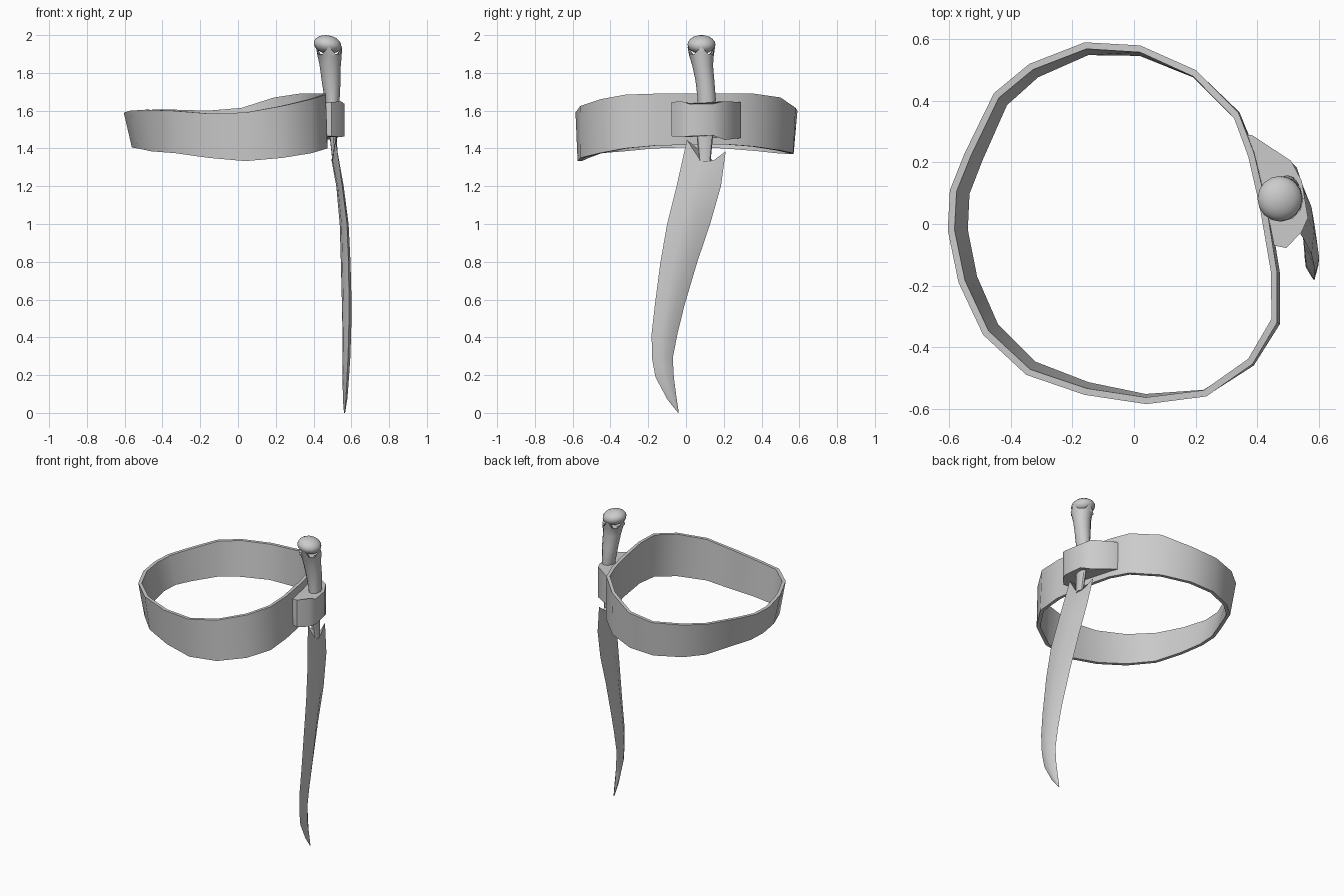
import bpy
import math
from mathutils import Vector


def loft(name, rings, wrap=False, angle=35):
    """Skin a list of equal-length point rings; cap the ends unless wrapped."""
    n = len(rings[0])
    verts = [p for ring in rings for p in ring]
    faces = []
    for i in range(len(rings) if wrap else len(rings) - 1):
        a, b = i * n, ((i + 1) % len(rings)) * n
        for j in range(n):
            k = (j + 1) % n
            faces.append((a + j, a + k, b + k, b + j))
    if not wrap:
        faces.append(tuple(reversed(range(n))))
        faces.append(tuple(range(len(verts) - n, len(verts))))
    mesh = bpy.data.meshes.new(name)
    mesh.from_pydata(verts, [], faces)
    obj = bpy.data.objects.new(name, mesh)
    bpy.context.collection.objects.link(obj)
    bpy.ops.object.select_all(action='DESELECT')
    obj.select_set(True)
    bpy.context.view_layer.objects.active = obj
    bpy.ops.object.mode_set(mode='EDIT')
    bpy.ops.mesh.select_all(action='SELECT')
    bpy.ops.mesh.normals_make_consistent(inside=False)
    bpy.ops.object.mode_set(mode='OBJECT')
    bpy.ops.object.shade_smooth_by_angle(angle=math.radians(angle))
    return obj


# Belt: outer top edge x, y, top z, bottom z at each station
belt = [
    (-0.16, 0.59, 1.60, 1.37), (0.02, 0.58, 1.615, 1.375),
    (0.20, 0.50, 1.67, 1.39), (0.34, 0.36, 1.69, 1.41),
    (0.39, 0.23, 1.69, 1.42), (0.43, 0.06, 1.69, 1.42),
    (0.465, -0.16, 1.69, 1.415), (0.465, -0.32, 1.685, 1.40),
    (0.385, -0.455, 1.66, 1.375), (0.235, -0.56, 1.625, 1.35),
    (0.04, -0.585, 1.59, 1.333), (-0.16, -0.555, 1.585, 1.35),
    (-0.35, -0.49, 1.60, 1.375), (-0.49, -0.36, 1.605, 1.385),
    (-0.57, -0.19, 1.60, 1.40), (-0.605, -0.02, 1.59, 1.405),
    (-0.598, 0.11, 1.59, 1.405), (-0.55, 0.23, 1.595, 1.40),
    (-0.455, 0.425, 1.605, 1.385), (-0.34, 0.52, 1.605, 1.375),
]
rings = []
for x, y, zt, zb in belt:
    r = Vector((x, y, 0)).normalized()
    lean = 0.013 - 0.05 * x       # lower edge leans in on the left side
    top, low = Vector((x, y, zt)), Vector((x, y, zb)) - r * lean
    rings.append([top, low, low - r * 0.022, top - r * 0.022])
loft("belt", rings, wrap=True)

# Holder: strap block wrapped round the grip
outline = [(0.355, 0.29), (0.385, 0.288), (0.51, 0.205), (0.545, 0.14),
           (0.565, 0.02), (0.545, -0.025), (0.495, -0.078), (0.455, -0.07),
           (0.43, 0.06)]
zlow = [1.46, 1.455, 1.445, 1.47, 1.465, 1.46, 1.465, 1.465, 1.46]
ztop = [1.645, 1.645, 1.65, 1.635, 1.635, 1.65, 1.645, 1.64, 1.64]
loft("holder", [[(x, y, z) for (x, y), z in zip(outline, zs)]
                for zs in (zlow, ztop)])

# Grip with flattened tang below: z, x, y, x radius, y radius
grip = [(1.33, 0.515, 0.10, 0.015, 0.03), (1.45, 0.505, 0.10, 0.018, 0.042),
        (1.56, 0.505, 0.105, 0.028, 0.046), (1.66, 0.498, 0.11, 0.04, 0.048),
        (1.76, 0.493, 0.10, 0.05, 0.05), (1.84, 0.488, 0.088, 0.056, 0.055),
        (1.89, 0.485, 0.082, 0.064, 0.065)]
N = 12


def ellipse(z, x, y, rx, ry, wave=0.0):
    return [(x + rx * math.cos(2 * math.pi * i / N),
             y + ry * math.sin(2 * math.pi * i / N),
             z + (wave if i % 3 == 0 else -wave)) for i in range(N)]


rings = [ellipse(*g) for g in grip]
rings.append(ellipse(1.92, 0.481, 0.081, 0.069, 0.073, 0.02))   # claw tips
rings.append(ellipse(1.90, 0.481, 0.081, 0.05, 0.05))
loft("grip", rings)

# Pommel: squashed ball
bpy.ops.mesh.primitive_uv_sphere_add(segments=16, ring_count=10, radius=1,
                                     location=(0.474, 0.082, 1.95),
                                     rotation=(0, math.radians(10), 0))
pommel = bpy.context.object
pommel.name = "pommel"
pommel.scale = (0.074, 0.074, 0.049)
bpy.ops.object.shade_smooth_by_angle(angle=math.radians(40))

# Blade: left y, z | right y, z | middle z | centre x | half thickness | tilt
blade = [
    (0.005, 1.445, 0.21, 1.385, 1.335, 0.508, 0.010, 0.008),
    (-0.05, 1.20, 0.185, 1.20, 1.20, 0.540, 0.016, 0.012),
    (-0.10, 1.00, 0.128, 1.00, 1.00, 0.562, 0.019, 0.015),
    (-0.135, 0.80, 0.060, 0.80, 0.80, 0.570, 0.021, 0.015),
    (-0.165, 0.57, -0.008, 0.57, 0.57, 0.576, 0.022, 0.012),
    (-0.182, 0.42, -0.045, 0.42, 0.42, 0.576, 0.020, 0.010),
    (-0.180, 0.29, -0.070, 0.29, 0.29, 0.574, 0.018, 0.008),
    (-0.162, 0.19, -0.064, 0.185, 0.19, 0.571, 0.015, 0.006),
    (-0.098, 0.07, -0.050, 0.08, 0.075, 0.567, 0.011, 0.004),
    (-0.043, 0.002, -0.038, 0.0, 0.001, 0.564, 0.003, 0.0),
]
rings = []
for yl, zl, yr, zr, zm, x, t, k in blade:
    ya, yb = yl + 0.35 * (yr - yl), yl + 0.68 * (yr - yl)
    rings.append([(x + k, yl, zl), (x + t + k * 0.3, ya, zm), (x + t - k * 0.3, yb, zm),
                  (x - k, yr, zr), (x - t - k * 0.3, yb, zm), (x - t + k * 0.3, ya, zm)])
loft("blade", rings, angle=30)
